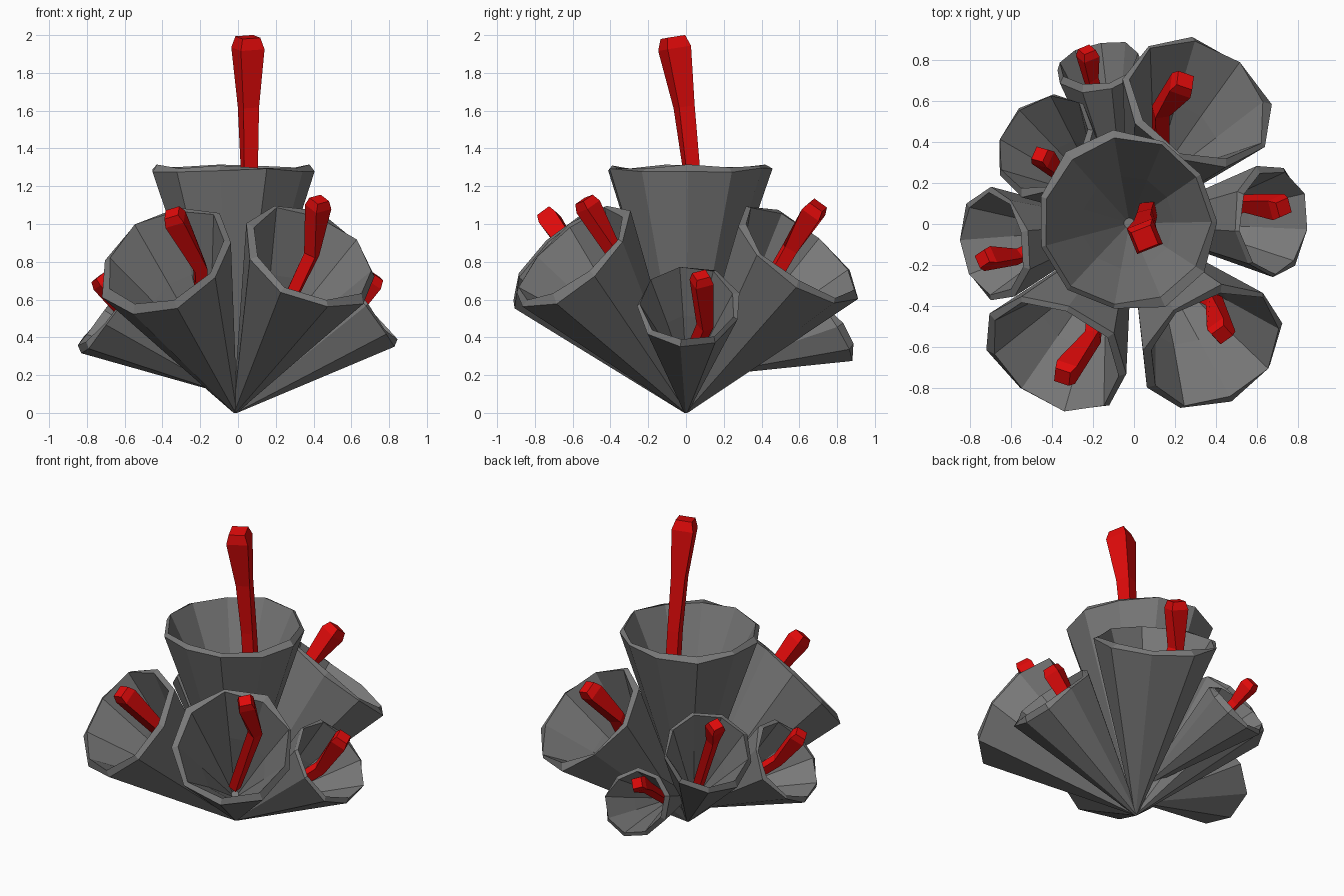
import bpy, bmesh, math, random
from mathutils import Vector

random.seed(4)
if "Cube" in bpy.data.objects:
    bpy.data.objects.remove(bpy.data.objects["Cube"])


def material(name, rgb):
    m = bpy.data.materials.new(name)
    m.use_nodes = True
    m.diffuse_color = (*rgb, 1)
    m.node_tree.nodes["Principled BSDF"].inputs["Base Color"].default_value = (*rgb, 1)
    return m


grey = material("stone grey", (0.19, 0.19, 0.19))
red = material("deep red", (0.74, 0.003, 0.003))
ROLL = math.radians(25)


def ring(bm, centre, normal, radius, sides, jitter=None, roll=0):
    """Add a loop of vertices around a centre, facing along the normal."""
    q = Vector(normal).to_track_quat('Z', 'Y')
    verts = []
    for i in range(sides):
        a = math.tau * (i + 0.5) / sides + roll
        scale, lift = jitter[i] if jitter else (1, 0)
        local = Vector((math.cos(a) * radius * scale, math.sin(a) * radius * scale, lift))
        verts.append(bm.verts.new(Vector(centre) + q @ local))
    return verts


def loft(name, loops, bm, mat):
    """Skin consecutive loops, close both ends, and make the object."""
    for a, b in zip(loops, loops[1:]):
        n = len(a)
        for i in range(n):
            j = (i + 1) % n
            bm.faces.new((a[i], a[j], b[j], b[i]))
    for end in (loops[0], loops[-1]):
        bm.faces.new(end)
    bmesh.ops.recalc_face_normals(bm, faces=bm.faces)
    me = bpy.data.meshes.new(name)
    bm.to_mesh(me)
    bm.free()
    me.materials.append(mat)
    ob = bpy.data.objects.new(name, me)
    bpy.context.collection.objects.link(ob)


def uneven(sides):
    """Random radius factor and lift for each rim corner."""
    return [(random.uniform(0.97, 1.05), random.uniform(-0.014, 0.014)) for _ in range(sides)]


def trumpet(name, root, centre, normal, radius, sides):
    """Hollow cone from its root to a thick uneven rim."""
    bm = bmesh.new()
    c, n, root = Vector(centre), Vector(normal).normalized(), Vector(root)
    loops = [
        ring(bm, root, n, 0.012, sides),
        ring(bm, c, n, radius, sides, uneven(sides)),
        ring(bm, c + n * 0.02, n, radius * 0.91, sides, uneven(sides)),
        ring(bm, root.lerp(c, 0.72), n, radius * 0.52, sides),
        ring(bm, root.lerp(c, 0.35), n, radius * 0.06, sides),
    ]
    loft(name, loops, bm, grey)


def stamen(name, points, width):
    """Square bent rod that thickens towards a bevelled tip."""
    bm = bmesh.new()
    pts = [Vector(p) for p in points]
    end = (pts[-1] - pts[-2]).normalized()
    pts.insert(-1, pts[-1] - end * width * 0.45)
    sizes = [0.55] * (len(pts) - 3) + [0.65, 1.0, 0.75]
    loops = []
    for i, (p, s) in enumerate(zip(pts, sizes)):
        d = pts[min(i + 1, len(pts) - 1)] - pts[max(i - 1, 0)]
        loops.append(ring(bm, p, d, width * s * 0.707, 4, roll=ROLL))
    loft(name, loops, bm, red)


# Central trumpet and its tall stamen
ROOT = (-0.015, 0, 0.008)
trumpet("central_trumpet", ROOT, (-0.037, 0.01, 1.285), (0, 0, 1), 0.437, 11)
stamen("central_stamen", [(0.07, 0.07, 0.7), (0.06, 0.03, 1.28), (0.055, -0.01, 1.62),
                          (0.052, -0.07, 1.99)], 0.135)

# Outer trumpets: place, root, rim centre, rim direction, radius, stamen bend, tip, width
outer = [
    ("front_right", ROOT, (-0.38, -0.63, 0.81), (-0.38, -0.65, 0.64), 0.375,
     (-0.20, -0.55, 0.77), (-0.35, -0.745, 1.06), 0.105),
    ("front_left", ROOT, (0.385, -0.6, 0.82), (0.38, -0.6, 0.7), 0.38,
     (0.39, -0.375, 0.84), (0.43, -0.54, 1.13), 0.1),
    ("left", ROOT, (0.665, 0.015, 0.56), (0.77, 0.01, 0.63), 0.277,
     (0.54, 0.1, 0.46), (0.73, 0.08, 0.73), 0.1),
    ("right", (-0.06, 0, 0.11), (-0.67, -0.1, 0.54), (-0.78, -0.1, 0.6), 0.27,
     (-0.57, -0.16, 0.50), (-0.74, -0.17, 0.72), 0.09),
    ("back_left", ROOT, (0.31, 0.59, 0.835), (0.36, 0.55, 0.72), 0.385,
     (0.13, 0.55, 0.87), (0.25, 0.7, 1.1), 0.11),
    ("back_right", ROOT, (-0.43, 0.385, 0.72), (-0.48, 0.42, 0.75), 0.275,
     (-0.38, 0.26, 0.74), (-0.46, 0.34, 0.9), 0.09),
    ("back", (-0.05, 0.05, 0.2), (-0.17, 0.765, 0.46), (-0.18, 0.82, 0.52), 0.21,
     (-0.21, 0.71, 0.55), (-0.23, 0.85, 0.64), 0.085),
]
for place, root, centre, normal, radius, bend, tip, width in outer:
    trumpet(place + "_trumpet", root, centre, normal, radius, 9)
    base = Vector(root).lerp(Vector(centre), 0.45)
    stamen(place + "_stamen", [base, bend, tip], width)
